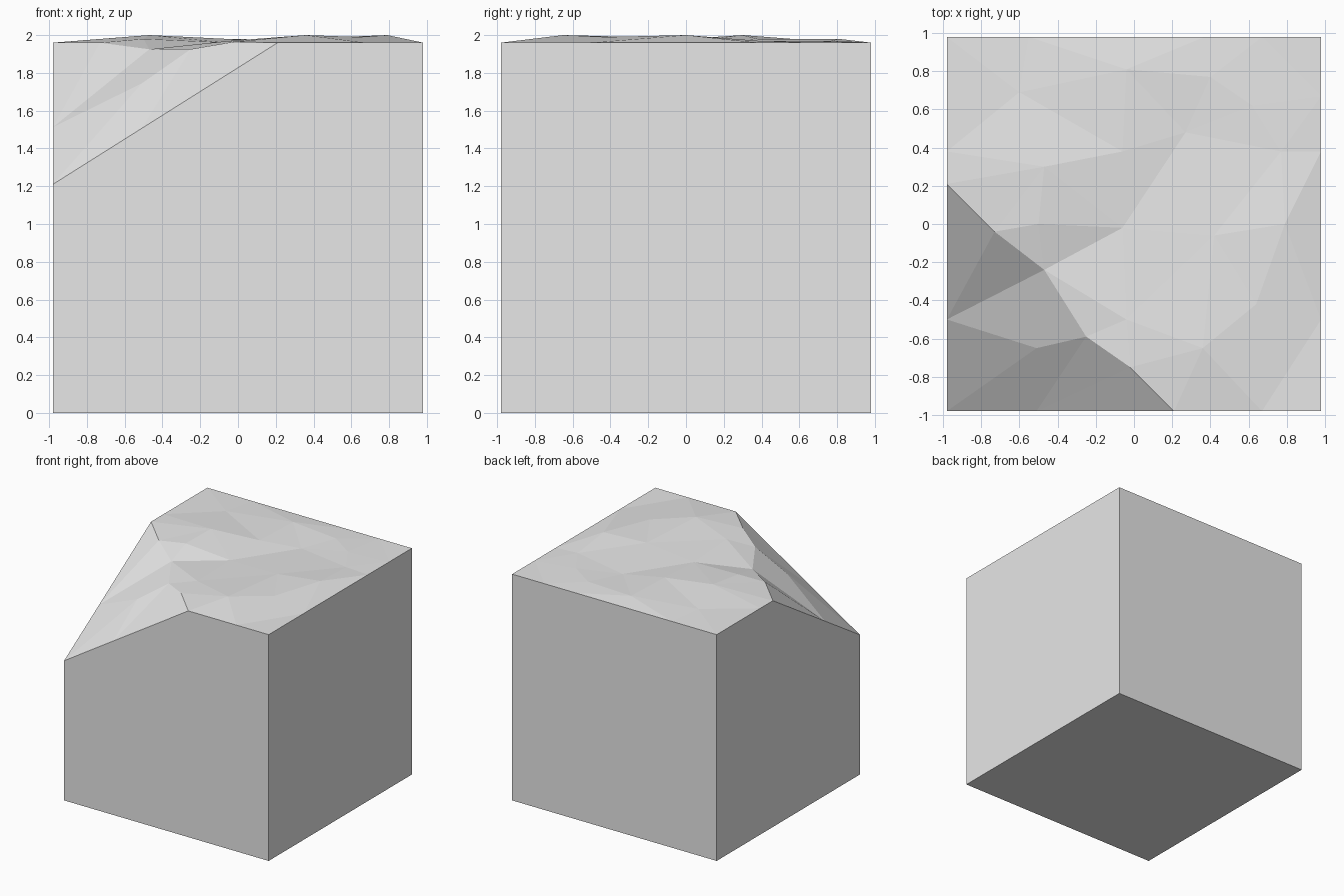
import bpy
import bmesh
from mathutils import Vector
from mathutils.geometry import delaunay_2d_cdt

# Remove the default object
default_cube = bpy.data.objects.get("Cube")
if default_cube:
    bpy.data.objects.remove(default_cube, do_unlink=True)

HALF = 0.98     # half width of the block
RIM = 1.96      # height of the flat rim
LOW = 1.21      # height of the cut corner
SLOPE = 0.63    # rise of the cut along each axis

# Facet corners in hundredths: x, y and bump above the base shape
RIDGE = [(-98, 21, 0), (-73, -4, 0), (-47, -24, -3.5),
         (-25, -59, 1), (-2, -75, 0.5), (21, -98, 0)]
BROKEN_CORNER = [(-98, -50, 0), (-51, -65, 3), (-98, -2, 0),
                 (-51, -98, 0), (-2, -98, 0)]
CREASE = [(-47, -24, -3.5), (-6, -2, 0), (27, 48, 0),
          (77, 38, 1), (98, 38, 0), (79, 0, 4), (64, -42, 3),
          (36, -65, 4), (-4, -50, 1)]
WORN_TOP = [(-60, 69, 1), (-4, 81, 2), (40, 77, 1), (62, 62, 1),
            (-6, 38, 2), (-47, 30, 4), (-50, 0, 2), (42, -6, 2.5)]
RIM_POINTS = [(-98, 38, 0), (-55, 98, 0), (37, 98, 0), (67, 98, 0),
              (98, 67, 0), (98, -2, 0), (98, -50, 0), (67, -98, 0)]
CORNERS = [(sx * 98, sy * 98, 0) for sx in (-1, 1) for sy in (-1, 1)]


def surface_height(x, y, bump):
    """Flat top, sloping away at the broken corner, plus the bump."""
    slope = LOW + SLOPE * (x + y + 2 * HALF)
    return min(RIM, slope) + bump


def chain(points, index):
    """Edges joining a run of points."""
    ids = [index[p] for p in points]
    return list(zip(ids, ids[1:]))


def build_stone_block():
    # Triangulate the rough surface, keeping the main creases
    points = list(dict.fromkeys(
        RIDGE + BROKEN_CORNER + CREASE + WORN_TOP + RIM_POINTS + CORNERS))
    index = {p: i for i, p in enumerate(points)}
    edges = chain(RIDGE, index) + chain(CREASE, index)
    edges += chain([RIDGE[2], BROKEN_CORNER[0], BROKEN_CORNER[1]], index)
    edges += chain([BROKEN_CORNER[1], RIDGE[2]], index)
    flat = [Vector((x / 100, y / 100)) for x, y, _ in points]
    coords, _, faces, origins, _, _ = delaunay_2d_cdt(flat, edges, [], 0, 1e-5)

    bm = bmesh.new()
    verts = []
    for co, origin in zip(coords, origins):
        bump = points[origin[0]][2] / 100 if origin else 0
        verts.append(bm.verts.new((co.x, co.y, surface_height(co.x, co.y, bump))))
    for face in faces:
        bm.faces.new([verts[i] for i in face])

    # Drop the rim straight down for the walls and close the base
    rim = [e for e in bm.edges if e.is_boundary]
    walls = bmesh.ops.extrude_edge_only(bm, edges=rim)["geom"]
    for v in walls:
        if isinstance(v, bmesh.types.BMVert):
            v.co.z = 0
    bmesh.ops.holes_fill(bm, edges=[e for e in bm.edges if e.is_boundary], sides=0)
    bmesh.ops.recalc_face_normals(bm, faces=bm.faces)

    mesh = bpy.data.meshes.new("stone_block")
    bm.to_mesh(mesh)
    bm.free()
    block = bpy.data.objects.new("stone_block", mesh)
    bpy.context.collection.objects.link(block)
    return block


def make_material(name, colour):
    mat = bpy.data.materials.new(name)
    mat.use_nodes = True
    mat.diffuse_color = colour
    mat.node_tree.nodes["Principled BSDF"].inputs["Base Color"].default_value = colour
    return mat


stone_block = build_stone_block()
stone_block.data.materials.append(make_material("light_grey", (0.8, 0.8, 0.8, 1)))
